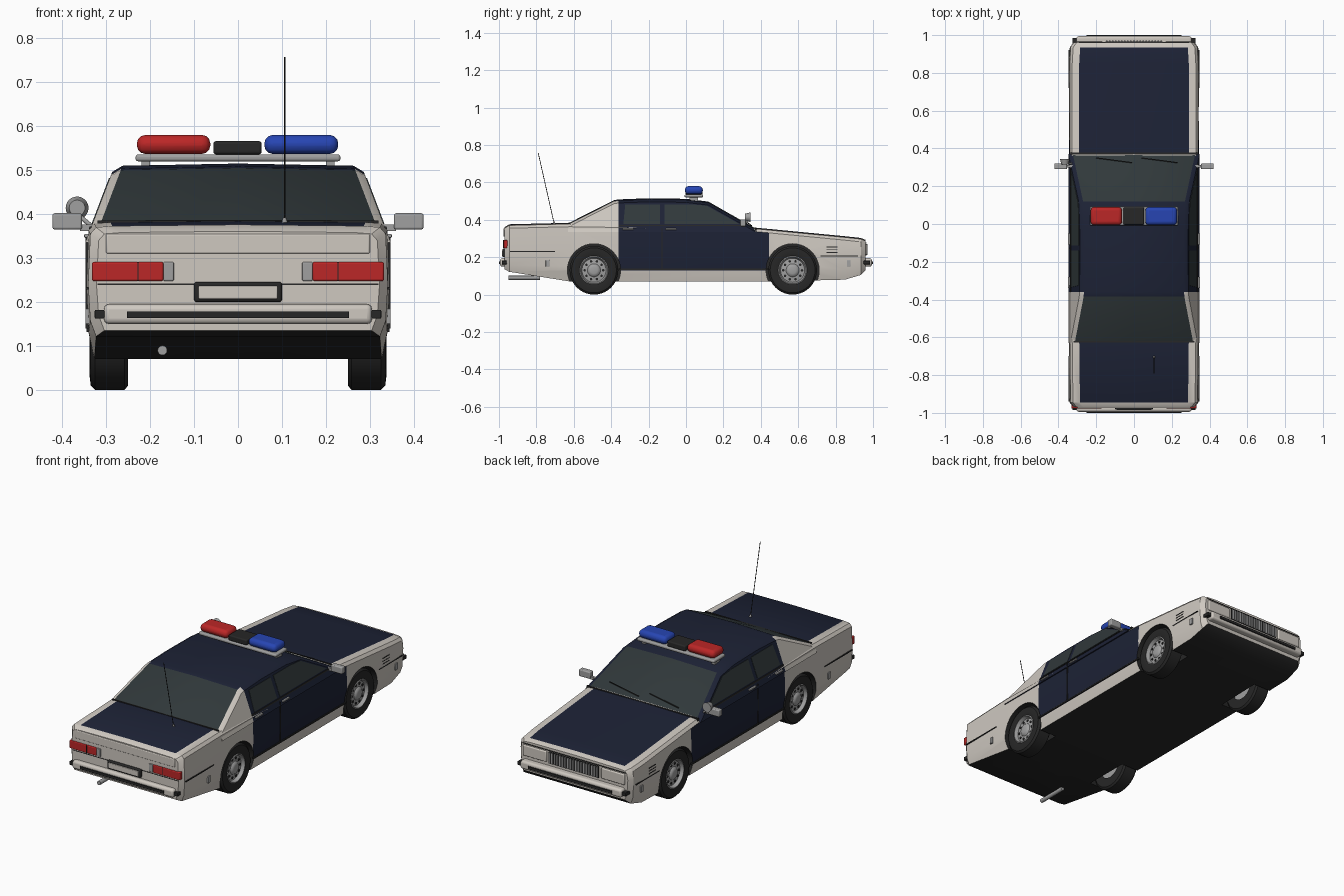
import bpy, bmesh, math
from mathutils import Matrix, Vector

if "Cube" in bpy.data.objects:
    bpy.data.objects.remove(bpy.data.objects["Cube"])

def material(name, r, g, b):
    m = bpy.data.materials.new(name)
    m.diffuse_color = (r, g, b, 1)
    m.use_nodes = True
    m.node_tree.nodes["Principled BSDF"].inputs["Base Color"].default_value = m.diffuse_color
    return m

CREAM = material("cream", .62, .58, .53)
NAVY = material("navy", .012, .016, .036)
DARK = material("dark", .02, .02, .02)
GLASS = material("glass", .03, .04, .043)
RED = material("red", .5, .02, .02)
BLUE = material("blue", .02, .06, .45)
STEEL = material("steel", .35, .35, .35)
PAINT = [CREAM, NAVY, DARK, GLASS]

def finish(name, bm, mats, mirror=False, bevel=0, angle=35):
    bmesh.ops.recalc_face_normals(bm, faces=bm.faces[:])
    me = bpy.data.meshes.new(name)
    bm.to_mesh(me)
    bm.free()
    ob = bpy.data.objects.new(name, me)
    bpy.context.collection.objects.link(ob)
    for m in mats:
        me.materials.append(m)
    if bevel:
        b = ob.modifiers.new("bevel", 'BEVEL')
        b.width, b.segments = bevel, 3
    if mirror:
        ob.modifiers.new("mirror", 'MIRROR')
    bpy.ops.object.select_all(action='DESELECT')
    ob.select_set(True)
    bpy.context.view_layer.objects.active = ob
    bpy.ops.object.shade_smooth_by_angle(angle=math.radians(angle))
    return ob

def box(name, x, y, z, mat, mirror=False, bevel=0):
    bm = bmesh.new()
    size = [b - a for a, b in (x, y, z)]
    mid = Vector([(a + b) / 2 for a, b in (x, y, z)])
    bmesh.ops.create_cube(bm, size=1, matrix=Matrix.Translation(mid) @ Matrix.Diagonal((*size, 1)))
    return finish(name, bm, [mat], mirror, bevel)

def add_rod(bm, a, b, r, r2=None, seg=16):
    a, b = Vector(a), Vector(b)
    rot = (b - a).to_track_quat('Z', 'Y').to_matrix().to_4x4()
    return bmesh.ops.create_cone(bm, cap_ends=True, segments=seg, radius1=r, radius2=r if r2 is None else r2,
                                 depth=(b - a).length, matrix=Matrix.Translation((a + b) / 2) @ rot)

def rod(name, a, b, r, mat, mirror=False, r2=None, seg=16):
    bm = bmesh.new()
    add_rod(bm, a, b, r, r2, seg)
    return finish(name, bm, [mat], mirror)

def loft(name, ys, half_sections, paint):
    """Half sections run centre to centre or edge to centre; paint(strip, y) gives a slot."""
    bm = bmesh.new()
    n = len(half_sections[0])
    rings = []
    for y, sec in zip(ys, half_sections):
        left = [(-x, z) for x, z in reversed(sec) if x > 0]
        rings.append([bm.verts.new((x, y, z)) for x, z in list(sec) + left])
    count = len(rings[0])
    for i in range(len(rings) - 1):
        for k in range(count):
            j = (k + 1) % count
            f = bm.faces.new((rings[i][k], rings[i][j], rings[i + 1][j], rings[i + 1][k]))
            x = [abs(v.co.x) for v in f.verts]
            strip = k if rings[i][k].co.x >= 0 and rings[i][j].co.x >= 0 else None
            if strip is None:
                strip = count - 1 - k if half_sections[0][0][0] == 0 else count - 2 - k
            f.material_index = paint(strip, (ys[i] + ys[i + 1]) / 2)
    bm.faces.new(rings[0])
    bm.faces.new(rings[-1])
    return finish(name, bm, PAINT)

# Lower body: y, bottom, top, half width
stations = [(-.97, .135, .355, .322), (-.945, .122, .37, .341), (-.62, .07, .378, .345), (-.36, .07, .374, .345),
            (.37, .07, .352, .345), (.445, .07, .345, .345), (.85, .08, .306, .345), (.935, .105, .297, .34), (.96, .13, .287, .322)]

def body_section(s):
    y, b, t, w = s
    return [(0, b), (w - .018, b), (w - .005, max(.13, b + .035)), (w, .24), (w - .005, t - .015),
            (w - .018, t), (w - .055, t + .003), (0, t + .006)]

def body_paint(strip, y):
    if strip == 0:
        return 2
    if strip == 6 and (.37 < y < .935 or -.945 < y < -.62):
        return 1
    return 1 if strip in (2, 3) and -.36 < y < .445 else 0

body = loft("car_body", [s[0] for s in stations], [body_section(s) for s in stations], body_paint)

# Wheel arches cut out of the body
WHEELS = (-.492, .57)
bm = bmesh.new()
for y in WHEELS:
    for s in (-1, 1):
        add_rod(bm, (s * .225, y, .13), (s * .4, y, .13), .142, seg=40)
for f in bm.faces:
    f.material_index = 2
cutter = finish("arch_cutter", bm, PAINT)
cutter.hide_render = True
cut = body.modifiers.new("arches", 'BOOLEAN')
cut.operation, cut.solver, cut.object = 'DIFFERENCE', 'EXACT', cutter
bpy.context.view_layer.objects.active = body
bpy.ops.object.modifier_apply(modifier=cut.name)
bpy.data.objects.remove(cutter)
body.select_set(True)
bpy.ops.object.shade_smooth_by_angle(angle=math.radians(30))

# Cabin: y and roof height, with sides on one sloped plane
def side_x(z):
    return .336 - (z - .365) * .38

roof = [(-.63, .376), (-.385, .5), (-.36, .504), (-.2, .51), (0, .507), (.12, .492), (.37, .35)]
loft("cabin", [p[0] for p in roof],
     [[(side_x(.335), .335), (side_x(z - .014), z - .014), (side_x(z) - .018, z), (0, z + .005)] for y, z in roof],
     lambda k, y: (3 if k == 2 and (y < -.385 or y > .12) else 0 if k in (0, 1) and y < -.36 else 1))

# Panels lying on the sloped cabin side
def side_panel(name, yz, mat, lift=.002):
    bm = bmesh.new()
    f = bm.faces.new([bm.verts.new((side_x(z) + lift, y, z)) for y, z in yz])
    ext = bmesh.ops.extrude_face_region(bm, geom=[f])
    bmesh.ops.translate(bm, vec=(-.006, 0, 0), verts=[v for v in ext['geom'] if isinstance(v, bmesh.types.BMVert)])
    finish(name, bm, [mat], mirror=True)

side_panel("rear_side_window", [(-.335, .378), (-.14, .378), (-.14, .482), (-.325, .482)], GLASS)
side_panel("front_side_window", [(-.115, .378), (.285, .378), (.11, .476), (.03, .482), (-.115, .482)], GLASS)
side_panel("belt_trim", [(-.36, .366), (.32, .366), (.31, .372), (-.36, .372)], DARK, .004)

# Panel gaps, trim, handles
box("cowl_gap", (0, .335), (.368, .378), (.34, .358), DARK, True)
box("trunk_gap", (0, .32), (-.627, -.62), (.36, .3855), DARK, True)
box("sill_trim", (.335, .345), (-.36, .445), (.132, .14), DARK, True)
box("rear_door_gap", (.335, .3465), (-.13, -.126), (.14, .355), DARK, True)
for y in (-.31, -.08):
    box("door_handle", (.335, .35), (y - .03, y + .03), (.346, .355), STEEL, True, .003)
for z in (.225, .24, .255):
    box("fender_vent", (.335, .346), (.75, .81), (z - .002, z + .002), DARK, True)
box("rear_side_trim", (.335, .3465), (-.94, -.7), (.229, .234), DARK, True)
box("front_side_trim", (.335, .3455), (.72, .92), (.205, .209), DARK, True)
for y in (-.74, .87):
    box("side_marker", (.33, .347), (y - .01, y + .01), (.15, .185), STEEL, True, .002)

# Bumpers with dark rub strips and end blocks
for s, n in ((-1, "rear"), (1, "front")):
    span = lambda a, b: tuple(sorted((s * a, s * b)))
    box(n + "_bumper", (-.305, .305), span(.94, .994), (.15, .195), CREAM, False, .012)
    box(n + "_rub_strip", (-.252, .252), span(.98, 1.0), (.164, .178), DARK)
    box(n + "_bumper_block", (.302, .326), span(.945, .985), (.162, .182), DARK, True, .003)

# Tail end
box("tail_light", (.17, .332), (-.976, -.94), (.248, .291), RED, True, .004)
box("tail_light_divider", (.226, .229), (-.978, -.96), (.248, .291), DARK, True)
box("reverse_light", (.146, .17), (-.975, -.95), (.248, .291), STEEL, True, .003)
box("trunk_lid_panel", (-.30, .30), (-.975, -.95), (.31, .355), CREAM, False, .004)
box("rear_lower_line", (0, .32), (-.972, -.96), (.239, .242), DARK, True)
box("plate_frame", (-.1, .1), (-.982, -.96), (.2, .246), DARK, False, .006)
box("plate", (-.09, .09), (-.985, -.97), (.207, .237), CREAM, False, .003)
rod("exhaust_pipe", (-.172, -.95, .09), (-.172, -.78, .09), .011, STEEL)

# Nose
box("grille", (-.15, .15), (.95, .966), (.21, .272), DARK)
for i in range(19):
    x = -.144 + i * .016
    box("grille_bar", (x - .004, x + .004), (.955, .971), (.212, .27), STEEL)
box("headlight", (.165, .305), (.95, .968), (.212, .27), CREAM, True, .005)
box("nose_line", (0, .31), (.955, .964), (.276, .279), DARK, True)

# Wheels: lathed tyre and rim
def lathe(name, profile, mat, y, seg=40):
    bm = bmesh.new()
    vs = [bm.verts.new((x, y, .13 + r)) for x, r in profile]
    es = [bm.edges.new(p) for p in zip(vs, vs[1:])]
    bmesh.ops.spin(bm, geom=vs + es, cent=(0, y, .13), axis=(1, 0, 0), angle=math.tau, steps=seg)
    bmesh.ops.remove_doubles(bm, verts=bm.verts[:], dist=1e-5)
    return finish(name, bm, [mat], True)

for y in WHEELS:
    lathe("tyre", [(.25, .07), (.25, .12), (.258, .13), (.325, .13), (.335, .12), (.338, .095), (.333, .076), (.31, .07)], DARK, y)
    lathe("wheel_rim", [(.255, 0), (.255, .072), (.333, .078), (.336, .072), (.318, .064), (.322, .035),
                        (.33, .028), (.333, .018), (.333, 0)], STEEL, y)
    bm = bmesh.new()
    for i in range(10):
        a = i * math.tau / 10
        c = Vector((.32, y + .05 * math.cos(a), .13 + .05 * math.sin(a)))
        add_rod(bm, c - Vector((.004, 0, 0)), c + Vector((.003, 0, 0)), .007, seg=8)
    finish("rim_holes", bm, [DARK], True)

# Roof light bar
box("bar_foot", (.2, .22), (.02, .065), (.49, .525), STEEL, True)
box("bar_base", (-.233, .233), (-.008, .092), (.52, .536), STEEL, False, .006)
box("red_beacon", (-.23, -.063), (-.006, .09), (.537, .58), RED, False, .019)
box("blue_beacon", (.06, .228), (-.006, .09), (.537, .58), BLUE, False, .019)
box("siren_box", (-.056, .054), (-.004, .088), (.536, .566), DARK, False, .006)

# Mirrors, spotlight, wipers, aerial
box("door_mirror", (.355, .422), (.29, .32), (.365, .402), STEEL, True, .005)
box("mirror_arm", (.32, .36), (.298, .312), (.362, .376), STEEL, True)
rod("spotlight", (-.366, .345, .414), (-.366, .315, .414), .026, STEEL, r2=.018, seg=24)
rod("spotlight_arm", (-.366, .325, .4), (-.33, .32, .37), .005, STEEL)
for x in (-.2, .04):
    rod("wiper", (x, .35, .369), (x + .19, .325, .387), .003, DARK, seg=6)
rod("aerial_base", (.106, -.705, .38), (.106, -.708, .392), .007, STEEL, r2=.004)
rod("aerial", (.106, -.705, .38), (.106, -.79, .757), .0018, DARK, seg=8)
